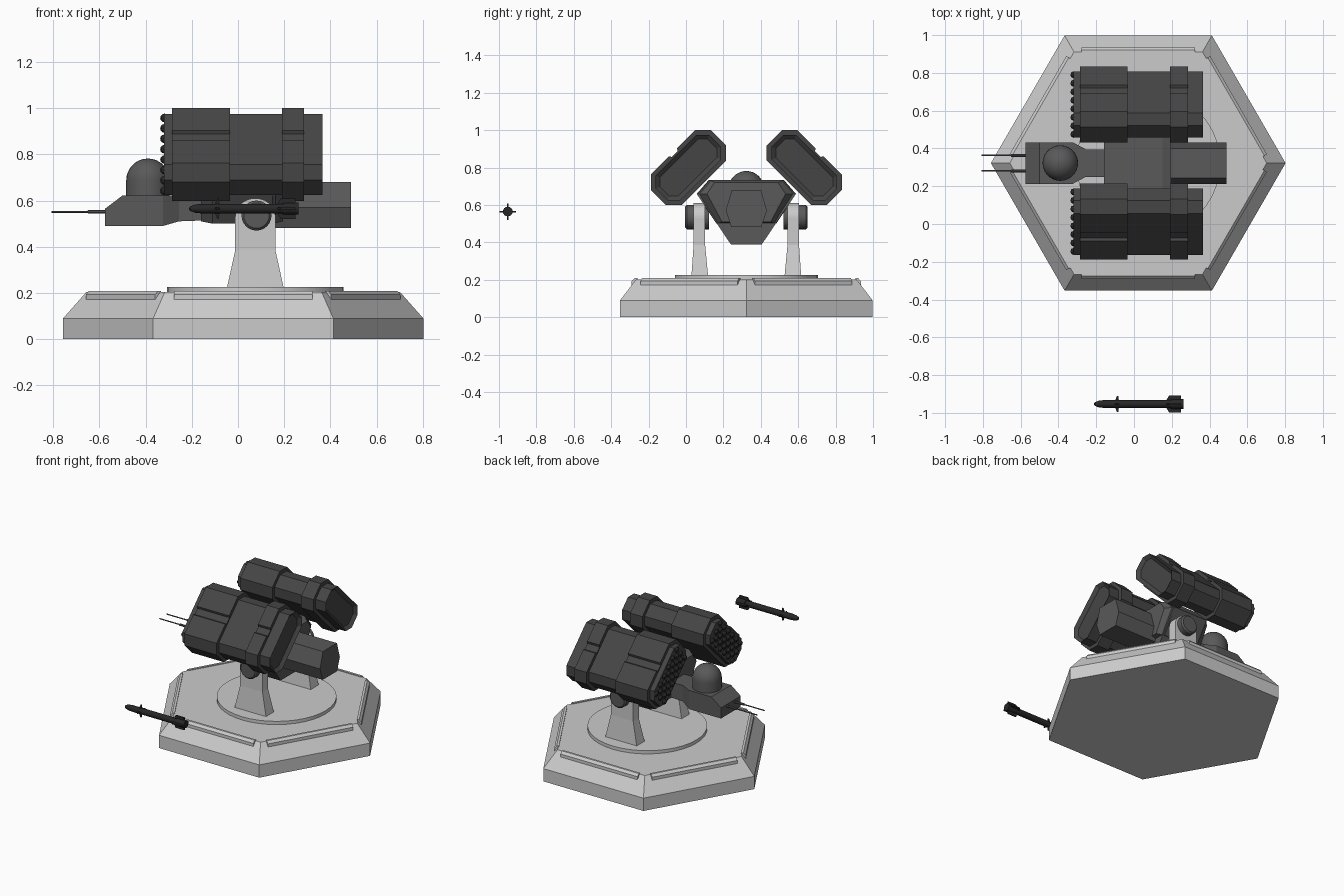
import bpy, bmesh, math
from mathutils import Vector, Matrix

if "Cube" in bpy.data.objects:
    bpy.data.objects.remove(bpy.data.objects["Cube"])

CY = 0.3225                      # centre line of the turret in y
CX = 0.075                       # turntable / pivot centre in x


def material(name, v):
    m = bpy.data.materials.new(name)
    m.diffuse_color = (v, v, v, 1)
    m.use_nodes = True
    m.node_tree.nodes["Principled BSDF"].inputs["Base Color"].default_value = m.diffuse_color
    return m


POD = material("dark_pod", 0.06)
BODY = material("dark_body", 0.1)
BLACK = material("black_metal", 0.02)


def finish(name, bm, mat=None, smooth=False):
    bmesh.ops.recalc_face_normals(bm, faces=bm.faces)
    me = bpy.data.meshes.new(name)
    bm.to_mesh(me)
    bm.free()
    ob = bpy.data.objects.new(name, me)
    bpy.context.collection.objects.link(ob)
    if mat:
        me.materials.append(mat)
    if smooth:
        bpy.context.view_layer.objects.active = ob
        ob.select_set(True)
        bpy.ops.object.shade_smooth_by_angle(angle=math.radians(35))
        ob.select_set(False)
    return ob


def loft(name, rings, mat=None, inset=None):
    """Skin closed rings of equal point count and cap both ends."""
    bm = bmesh.new()
    vs = [[bm.verts.new(p) for p in r] for r in rings]
    n = len(rings[0])
    for a, b in zip(vs, vs[1:]):
        for i in range(n):
            j = (i + 1) % n
            bm.faces.new((a[i], a[j], b[j], b[i]))
    bm.faces.new(vs[0])
    end = bm.faces.new(vs[-1])
    if inset:
        bmesh.ops.recalc_face_normals(bm, faces=bm.faces)
        bmesh.ops.inset_individual(bm, faces=[end], thickness=inset[0], depth=-inset[1])
    return finish(name, bm, mat)


def prism_x(name, pts, x0, x1, mat=None, inset=None):
    return loft(name, [[(x, y, z) for y, z in pts] for x in (x0, x1)], mat, inset)


def lathe(name, prof, centre, axis="Z", n=32, mat=None, smooth=True):
    """Turn a (radius, height) profile round an axis through centre."""
    def place(r, h, a):
        c, s = r * math.cos(a), r * math.sin(a)
        v = {"Z": (c, s, h), "X": (h, c, s), "Y": (c, h, s)}[axis]
        return Vector(centre) + Vector(v)
    rings = [[place(max(r, 1e-4), h, 2 * math.pi * i / n) for i in range(n)] for r, h in prof]
    ob = loft(name, rings, mat)
    if smooth:
        ob.select_set(True)
        bpy.context.view_layer.objects.active = ob
        bpy.ops.object.shade_smooth_by_angle(angle=math.radians(35))
        ob.select_set(False)
    return ob


# hexagonal base with sloped shoulder
lathe("base", [(0.78, 0), (0.78, 0.09), (0.68, 0.203)], (0.0225, CY, 0), n=6, smooth=False)

# trim strip along each shoulder edge
strip = [(0.583, 0.18), (0.583, 0.209), (0.598, 0.209), (0.613, 0.193), (0.613, 0.165)]
for k in range(6):
    rot = Matrix.Rotation(math.radians(30 + 60 * k), 3, "Z")
    loft(f"base_trim_{k + 1}",
         [[rot @ Vector((a, t, z)) + Vector((0.0225, CY, 0)) for a, z in strip]
          for t in (-0.3, 0.3)])

# turntable
lathe("turntable", [(0.382, 0.2), (0.382, 0.226)], (CX, CY, 0), n=40)

# support arms with rounded tops, and pivot caps
for side, s in (("front", -1), ("back", 1)):
    def y(off):
        return CY + s * off
    levels = [(0.226, 0.122, 0.205, 0.293), (0.385, 0.105, 0.22, 0.282), (0.53, 0.087, 0.22, 0.282)]
    levels[1] = (0.385, 0.087, 0.22, 0.282)
    for i in range(1, 9):
        a = math.pi / 2 * i / 8.5
        levels.append((0.53 + 0.08 * math.sin(a), 0.087 * math.cos(a), 0.22, 0.282))
    loft(f"{side}_support_arm",
         [[(CX + dx, y(o), z) for dx, o in ((-w, i), (w, i), (w, q), (-w, q))]
          for z, w, i, q in levels])
    lathe(f"{side}_pivot", [(0.065, s * 0.2), (0.065, s * 0.318), (0.055, s * 0.328)],
          (CX + 0.005, CY, 0.535), "Y", 24, BODY)

# central cradle: wide upper part plus narrow keel
def mirrored(half):
    return [(CY + h, z) for h, z in half] + [(CY - h, z) for h, z in reversed(half)]


upper = mirrored([(0.16, 0.5), (0.265, 0.66), (0.2, 0.735)])
small = mirrored([(0.13, 0.51), (0.21, 0.66), (0.17, 0.72)])
loft("cradle", [[(x, yy, z) for yy, z in p] for x, p in
                ((-0.16, small), (-0.11, upper), (0.15, upper), (0.195, small))], BODY)
prism_x("cradle_keel", mirrored([(0.083, 0.39), (0.262, 0.655), (0.2, 0.73)]), -0.01, 0.163, BODY)

# hexagonal rear housing on the +x side
prism_x("rear_housing", mirrored([(0.08, 0.482), (0.11, 0.57), (0.078, 0.68)]),
        0.15, 0.49, BODY)

# sensor head, dome and twin probes on the -x side
head = [(-0.575, 0.11, 0.49, 0.565), (-0.5, 0.11, 0.49, 0.622), (-0.325, 0.11, 0.49, 0.622),
        (-0.255, 0.073, 0.51, 0.622), (-0.12, 0.073, 0.515, 0.622)]
loft("sensor_head", [[(x, CY - w, lo), (x, CY + w, lo), (x, CY + w, hi), (x, CY - w, hi)]
                     for x, w, lo, hi in head], BODY)
dome = [(0.094, 0.6)] + [(0.094 * math.cos(a), 0.688 + 0.094 * math.sin(a))
                         for a in [math.pi / 2 * i / 8 for i in range(9)]]
lathe("sensor_dome", dome, (-0.39, CY, 0), n=28, mat=BODY)
for k, s in enumerate((-1, 1)):
    lathe(f"probe_{k + 1}", [(0.008, -0.56), (0.008, -0.65), (0.004, -0.651), (0.004, -0.808)],
          (0, CY + s * 0.041, 0.551), "X", 8, BODY)

# missile pods: tilted elongated octagons
def octagon(u, v, c, notch=0.0):
    pts = [(u, -v + c), (u, v - c), (u - c, v)]
    if notch:
        pts += [(0.03, v), (0.022, v - notch), (-0.022, v - notch), (-0.03, v)]
    return pts + [(-u + c, v), (-u, v - c), (-u, -v + c), (-u + c, -v), (u - c, -v)]


R2 = math.sqrt(2)
for side, s in (("front", 1), ("back", -1)):
    def tilt(pts):
        return [(CY + s * (-0.31 + (u - v) / R2), 0.8 + (u + v) / R2) for u, v in pts]
    prism_x(f"{side}_pod", tilt(octagon(0.203, 0.093, 0.048)), -0.32, 0.365, POD, (0.025, 0.02))
    band = tilt(octagon(0.226, 0.116, 0.058, 0.014))
    prism_x(f"{side}_pod_wide_band", band, -0.285, -0.035, POD)
    prism_x(f"{side}_pod_narrow_band", band, 0.19, 0.285, POD)

    # missile noses showing in the open end
    bm = bmesh.new()
    for i in range(-4, 5):
        for j in range(-4, 5):
            dy, dz = (i + 0.5) * 0.045, (j + 0.5) * 0.045
            u, v = abs(dy + dz) / R2, abs(dz - dy) / R2
            if u < 0.185 and v < 0.08 and u + v < 0.225:
                bmesh.ops.create_uvsphere(
                    bm, u_segments=8, v_segments=6, radius=0.019,
                    matrix=Matrix.Translation((-0.318, CY + s * (-0.31 + dy), 0.8 + dz)))
    finish(f"{side}_pod_missile_noses", bm, BLACK, True)

# loose missile with front and tail fins
M = (0, -0.953, 0.565)
lathe("missile_body", [(0.001, -0.213), (0.01, -0.207), (0.018, -0.185), (0.021, -0.155),
                       (0.021, 0.255), (0.015, 0.262)], M, "X", 16, BLACK)
for name, prof in (("front_fin", [(-0.108, 0), (-0.09, 0.043), (-0.083, 0.043), (-0.078, 0)]),
                   ("tail_fin", [(0.16, 0), (0.185, 0.044), (0.25, 0.044), (0.25, 0)])):
    for k in range(4):
        rot = Matrix.Rotation(math.pi / 2 * k, 3, "X")
        loft(f"missile_{name}_{k + 1}",
             [[rot @ Vector((x, t, r)) + Vector(M) for x, r in prof] for t in (-0.004, 0.004)],
             BLACK)
lathe("missile_tail", [(0.026, 0.195), (0.026, 0.263)], M, "X", 16, BLACK)
